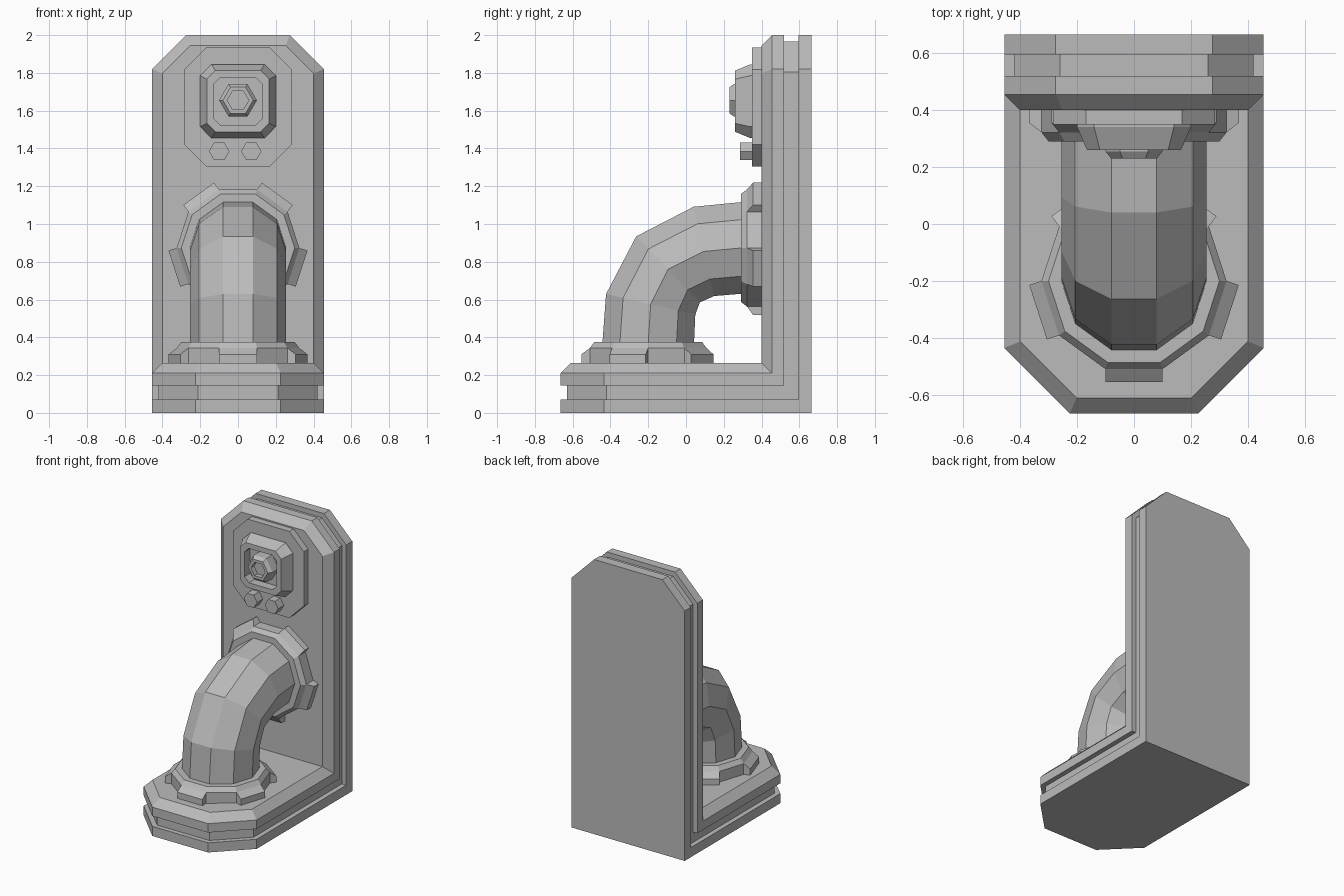
import bpy, bmesh, math
from mathutils import Vector

cube = bpy.data.objects.get("Cube")
if cube:
    bpy.data.objects.remove(cube, do_unlink=True)

grey = bpy.data.materials.new("plain grey")
grey.use_nodes = True
grey.diffuse_color = (0.5, 0.5, 0.5, 1)
grey.node_tree.nodes["Principled BSDF"].inputs["Base Color"].default_value = (0.5, 0.5, 0.5, 1)


def loft(rings, caps=None):
    """Bridge equal-length closed rings and cap both ends."""
    bm = bmesh.new()
    loops = [[bm.verts.new(p) for p in ring] for ring in rings]
    n = len(rings[0])
    for a, b in zip(loops, loops[1:]):
        for i in range(n):
            j = (i + 1) % n
            bm.faces.new((a[i], a[j], b[j], b[i]))
    for loop in (loops[0], loops[-1]):
        for cap in caps or [range(n)]:
            bm.faces.new([loop[i] for i in cap])
    bmesh.ops.recalc_face_normals(bm, faces=bm.faces)
    return bm


def finish(name, bm, location=(0, 0, 0), tilt=0):
    mesh = bpy.data.meshes.new(name)
    bm.to_mesh(mesh)
    bm.free()
    mesh.materials.append(grey)
    obj = bpy.data.objects.new(name, mesh)
    obj.location = location
    obj.rotation_euler.x = tilt
    bpy.context.collection.objects.link(obj)
    return obj


def polygon(sides, radius, start=0):
    angles = [math.radians(start) + math.tau * k / sides for k in range(sides)]
    return [(radius * math.cos(a), radius * math.sin(a)) for a in angles]


def chamfered(w, h, c):
    return [(w - c, -h), (w, c - h), (w, h - c), (w - c, h),
            (c - w, h), (-w, h - c), (-w, c - h), (c - w, -h)]


def wall_part(name, layers, x, z):
    """Stack (outline, y) layers facing the front."""
    rings = [[(px, y, pz) for px, pz in outline] for outline, y in layers]
    return finish(name, loft(rings), (x, 0, z))


# L-shaped bracket: the rim profile follows the foot and the back wall
def bracket_ring(depth, inset):
    s = inset * math.tan(math.pi / 8)
    side, y, z = 0.455 - inset, 0.665 - depth, depth
    half = [(0.225 - s, inset - 0.665, z), (side, s - 0.435, z), (side, y, z),
            (side, y, 1.82 - s), (0.275 - s, y, 2 - inset)]
    return half + [(-px, py, pz) for px, py, pz in reversed(half)]


rim = [(0, 0), (0.07, 0), (0.07, 0.035), (0.145, 0.035),
       (0.145, 0), (0.21, 0), (0.265, 0.055)]
finish("bracket", loft([bracket_ring(*r) for r in rim],
                       [(0, 1, 2, 7, 8, 9), (2, 3, 4, 5, 6, 7)]))

# Bent ten-sided pipe: centre y, centre z, tilt of each section
sections = [(-0.2, 0.265, 0), (-0.2, 0.37, 0), (-0.187, 0.575, 13),
            (-0.095, 0.76, 46), (0.095, 0.855, 77), (0.29, 0.873, 90),
            (0.4, 0.873, 90)]


def pipe_ring(y, z, degrees):
    t = math.radians(degrees)
    return [(u, y + v * math.cos(t), z - v * math.sin(t))
            for u, v in polygon(10, 0.255, -108)]


finish("pipe", loft([pipe_ring(*s) for s in sections]))


# Collars with five lugs on alternate sides
def collar(name, location, tilt):
    profile = [(0.325, 0), (0.325, 0.078), (0.3, 0.11)]
    bm = loft([[(x, y, z) for x, y in polygon(10, r, -108)] for r, z in profile])
    bm.faces.ensure_lookup_table()
    lugs = [bm.faces[i] for i in range(0, 10, 2)]
    for face in bmesh.ops.extrude_discrete_faces(bm, faces=lugs)["faces"]:
        centre = face.calc_center_median()
        out = Vector((centre.x, centre.y, 0)).normalized() * 0.045
        for v in face.verts:
            v.co += out
            if v.co.z > 0.05:
                v.co.z -= 0.033
    finish(name, bm, location, tilt)


collar("foot_collar", (0, -0.2, 0.265), 0)
collar("wall_collar", (0, 0.4, 0.873), math.pi / 2)

# Raised panel on the wall
panel = chamfered(0.285, 0.315, 0.117)
wall_part("panel", [(panel, 0.4), (panel, 0.35)], 0, 1.62)

# Hollow bevelled housing
recess = chamfered(0.13, 0.125, 0.035)
wall_part("housing", [(chamfered(0.2, 0.195, 0.06), 0.35),
                      (chamfered(0.2, 0.195, 0.06), 0.34),
                      (chamfered(0.165, 0.162, 0.045), 0.26),
                      (recess, 0.26), (recess, 0.325)], 0, 1.65)

# Hexagonal knob with a socket
wall_part("knob", [(polygon(6, 0.1), 0.325), (polygon(6, 0.1), 0.255),
                   (polygon(6, 0.08), 0.23), (polygon(6, 0.057), 0.23),
                   (polygon(6, 0.057), 0.265)], 0, 1.655)

# Two hexagonal bolts
for label, x in (("right_bolt", -0.1), ("left_bolt", 0.07)):
    wall_part(label, [(polygon(6, 0.054), 0.35), (polygon(6, 0.054), 0.285)], x, 1.385)
